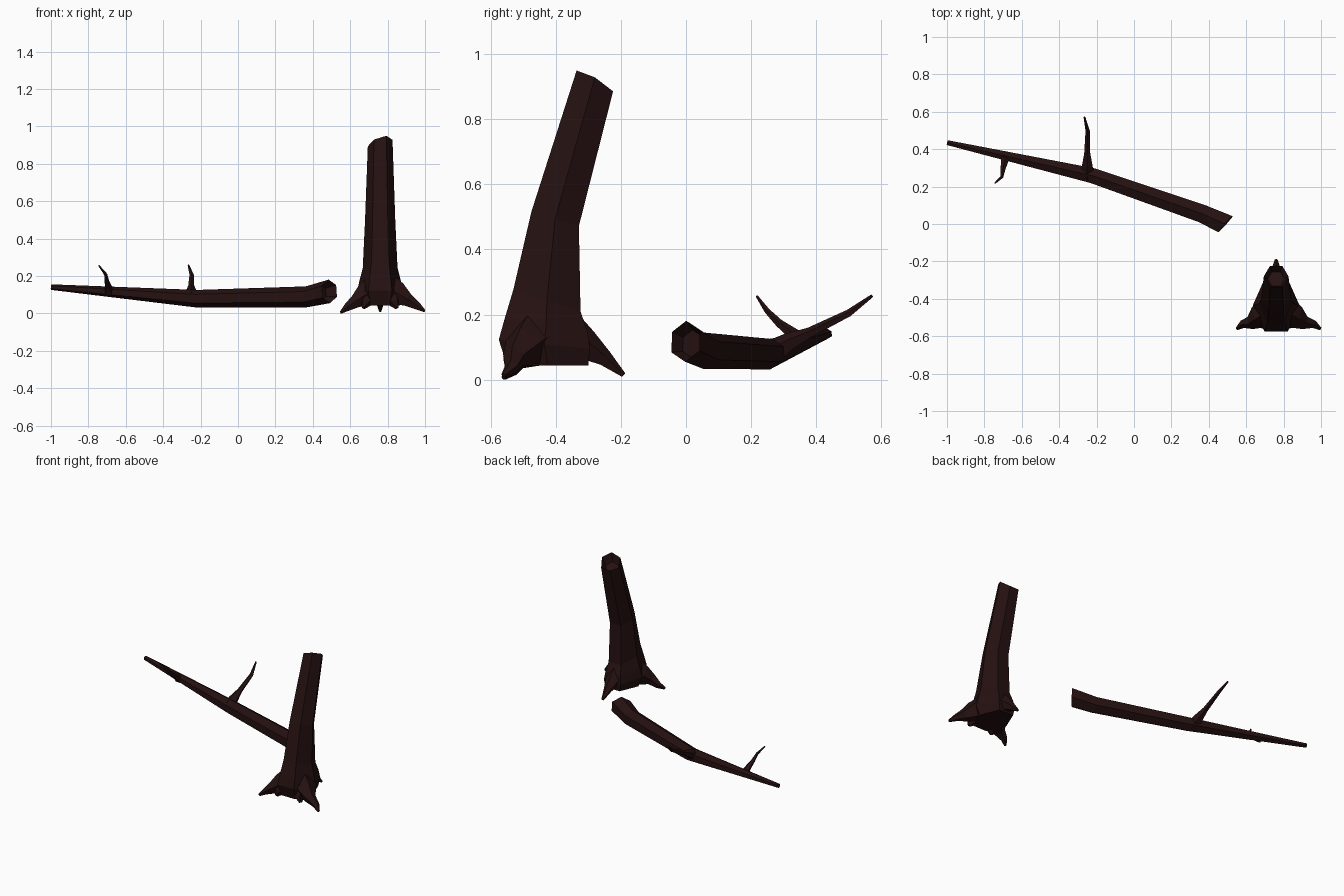
import bpy, bmesh, math
from mathutils import Vector

if "Cube" in bpy.data.objects:
    bpy.data.objects.remove(bpy.data.objects["Cube"])

bark = bpy.data.materials.new("dark bark")
bark.diffuse_color = (0.019, 0.0055, 0.0055, 1)
bark.use_nodes = True
bark.node_tree.nodes["Principled BSDF"].inputs["Base Color"].default_value = bark.diffuse_color


def loft(name, rings):
    """Skin a list of equal-sized rings and cap both ends, flat shaded."""
    bm = bmesh.new()
    rows = [[bm.verts.new(p) for p in r] for r in rings]
    n = len(rows[0])
    for a, b in zip(rows, rows[1:]):
        for i in range(n):
            j = (i + 1) % n
            bm.faces.new((a[i], a[j], b[j], b[i]))
    bm.faces.new(rows[0][::-1])
    bm.faces.new(rows[-1])
    bmesh.ops.recalc_face_normals(bm, faces=bm.faces)
    me = bpy.data.meshes.new(name)
    bm.to_mesh(me)
    bm.free()
    me.materials.append(bark)
    ob = bpy.data.objects.new(name, me)
    bpy.context.collection.objects.link(ob)
    return ob


def path_rings(path, sides, up=(0, 0, 1)):
    """Rings square to a path of (x, y, z, radius), one corner pointing up."""
    pts = [Vector(p[:3]) for p in path]
    rings = []
    for k, p in enumerate(pts):
        d = (pts[min(k + 1, len(pts) - 1)] - pts[max(k - 1, 0)]).normalized()
        s = d.cross(Vector(up)).normalized()
        u = s.cross(d)
        rings.append([p + path[k][3] * (s * math.cos(a) + u * math.sin(a))
                      for a in (math.pi / 2 + 2 * math.pi * i / sides for i in range(sides))])
    return rings


def recess(rings, depth, direction, scale=0.68):
    """Add a hollow inside the last ring, with a flat floor."""
    last = rings[-1]
    c = sum(last, Vector()) / len(last)
    rings.append([c + (p - c) * scale - direction * depth for p in last])


# Stump trunk: (centre y, centre z, half width, half depth, front-to-back tilt)
CX = 0.76
trunk = []
for cy, cz, hx, hy, tilt in [
        (-0.425, 0.05, 0.105, 0.125, 0.0),
        (-0.435, 0.115, 0.125, 0.14, -0.1),
        (-0.43, 0.175, 0.112, 0.127, -0.15),
        (-0.427, 0.25, 0.093, 0.103, -0.33),
        (-0.402, 0.50, 0.081, 0.073, -0.3),
        (-0.28, 0.92, 0.066, 0.056, -0.5)]:
    ring = []
    for i in range(6):
        a = math.pi / 3 * i
        dy = hy * math.sin(a) / 0.866
        ring.append(Vector((CX + hx * math.cos(a), cy + dy, cz + tilt * dy)))
    trunk.append(ring)
for p, dz in zip(trunk[-1], (0.015, 0.0, 0.0, -0.02, -0.012, 0.008)):
    p.z += dz
recess(trunk, 0.05, Vector((0, 0.28, 0.96)))
loft("stump_trunk", trunk)

# Side roots, mirrored about the stump
for side, name in ((1, "right_root"), (-1, "left_root")):
    drop = 0.0 if side > 0 else 0.008
    path = [(0.03, -0.46, 0.14, 0.088), (0.10, -0.495, 0.105, 0.066),
            (0.15, -0.527, 0.075, 0.037), (0.20, -0.535, 0.045, 0.022),
            (0.236, -0.56, 0.02, 0.008)]
    k = 1.0 if side > 0 else 0.89
    loft(name, path_rings([(CX + side * x * k, y, z - drop, r)
                           for x, y, z, r in path], 5))

# Back root
loft("back_root", path_rings([(CX, -0.37, 0.14, 0.08), (CX, -0.31, 0.11, 0.052),
                              (CX, -0.25, 0.07, 0.027), (CX, -0.192, 0.02, 0.008)], 5))

# Small lumps at the front foot, reaching the ground
for side, name in ((1, "front_right_foot"), (-1, "front_left_foot")):
    loft(name, path_rings([(CX + side * 0.05, -0.50, 0.12, 0.055),
                           (CX + side * 0.075, -0.535, 0.065, 0.032),
                           (CX + side * 0.09, -0.545, 0.035, 0.01)], 5))

# Fallen log with a splintered hollow end
log = path_rings([(-0.998, 0.435, 0.147, 0.015), (-0.22, 0.258, 0.085, 0.047),
                  (0.365, 0.055, 0.095, 0.056), (0.475, 0.005, 0.122, 0.063)], 6)
axis = Vector((0.90, -0.40, 0.15)).normalized()
for p in log[-1]:
    across = p.y - 0.005
    p += axis * (0.35 * across + 0.12 * (p.z - 0.122) + 0.015)
recess(log, 0.05, axis)
loft("fallen_log", log)

# Branch stubs
loft("long_branch", path_rings([(-0.25, 0.26, 0.085, 0.042), (-0.25, 0.315, 0.12, 0.030),
                                (-0.25, 0.38, 0.15, 0.017), (-0.248, 0.50, 0.21, 0.012),
                                (-0.265, 0.572, 0.264, 0.005)], 5))
loft("short_branch", path_rings([(-0.69, 0.36, 0.115, 0.028), (-0.693, 0.33, 0.145, 0.020),
                                 (-0.702, 0.285, 0.18, 0.013), (-0.708, 0.25, 0.217, 0.009),
                                 (-0.744, 0.218, 0.263, 0.004)], 5))

# Rest on the ground
bpy.context.view_layer.update()
obs = list(bpy.context.collection.objects)
low = min(v.co.z for o in obs for v in o.data.vertices)
for o in obs:
    for v in o.data.vertices:
        v.co.z -= low
